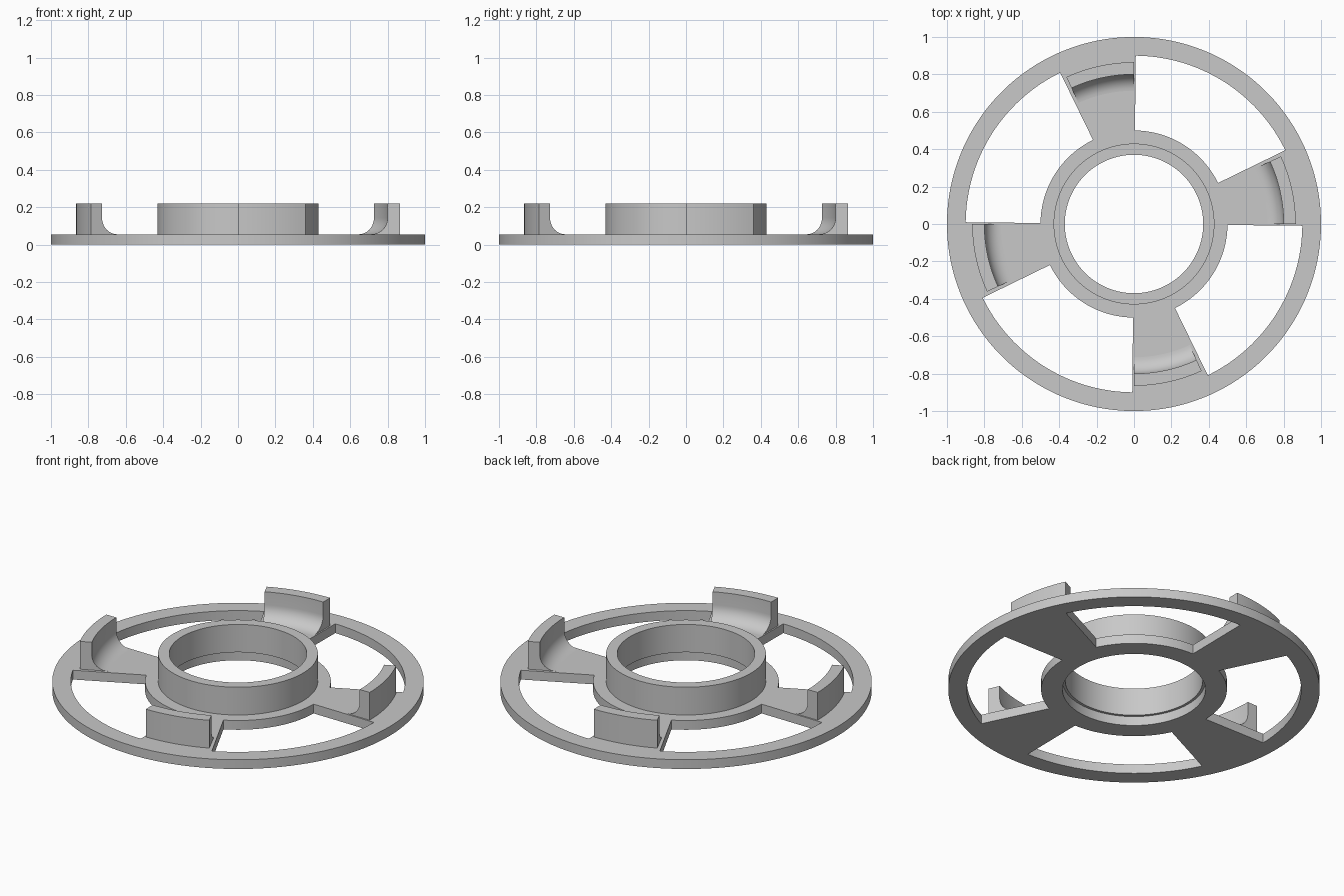
import bpy
import bmesh
from math import radians, cos, sin, pi

cube = bpy.data.objects.get("Cube")
if cube:
    bpy.data.objects.remove(cube, do_unlink=True)

grey = bpy.data.materials.new("plain grey")
grey.use_nodes = True
grey.diffuse_color = (0.58, 0.58, 0.58, 1)
grey.node_tree.nodes["Principled BSDF"].inputs["Base Color"].default_value = grey.diffuse_color

PLATE = 0.055   # plate thickness
TOP = 0.22      # height of collar and claws


def finish(name, bm):
    bmesh.ops.recalc_face_normals(bm, faces=bm.faces)
    mesh = bpy.data.meshes.new(name)
    bm.to_mesh(mesh)
    bm.free()
    mesh.materials.append(grey)
    obj = bpy.data.objects.new(name, mesh)
    bpy.context.collection.objects.link(obj)
    bpy.ops.object.select_all(action='DESELECT')
    obj.select_set(True)
    bpy.context.view_layer.objects.active = obj
    bpy.ops.object.shade_smooth_by_angle(angle=radians(30))
    return obj


def polar(r, a, z):
    return (r * cos(a), r * sin(a), z)


def sweep(name, profile, start, end, steps):
    """Turn a closed (radius, z) profile about z between two angles in degrees."""
    bm = bmesh.new()
    full = end - start >= 360
    count = steps if full else steps + 1
    rows = []
    for i in range(count):
        a = radians(start + (end - start) * i / steps)
        rows.append([bm.verts.new(polar(r, a, z)) for r, z in profile])
    n = len(profile)
    for i in range(steps):
        p, q = rows[i], rows[(i + 1) % count]
        for j in range(n):
            k = (j + 1) % n
            bm.faces.new((p[j], q[j], q[k], p[k]))
    if not full:
        bm.faces.new(rows[0])
        bm.faces.new(rows[-1])
    return finish(name, bm)


# Wheel plate: hub flange, four spokes and outer rim with windows left open
radii = [0.385, 0.5, 0.9, 1.0]
spoke_from, spoke_to, spoke_steps, window_steps = -0.6, 26, 12, 24
angles, is_spoke = [], []
for quarter in range(4):
    base = quarter * 90
    for i in range(spoke_steps):
        angles.append(base + spoke_from + (spoke_to - spoke_from) * i / spoke_steps)
        is_spoke.append(True)
    for i in range(window_steps):
        angles.append(base + spoke_to + (90 + spoke_from - spoke_to) * i / window_steps)
        is_spoke.append(False)

bm = bmesh.new()
rows = [[bm.verts.new(polar(r, radians(a), 0)) for r in radii] for a in angles]
for i, spoke in enumerate(is_spoke):
    p, q = rows[i], rows[(i + 1) % len(rows)]
    for j in range(len(radii) - 1):
        if j != 1 or spoke:
            bm.faces.new((p[j], p[j + 1], q[j + 1], q[j]))
result = bmesh.ops.extrude_face_region(bm, geom=bm.faces[:], use_keep_orig=True)
raised = [v for v in result["geom"] if isinstance(v, bmesh.types.BMVert)]
bmesh.ops.translate(bm, verts=raised, vec=(0, 0, PLATE))
finish("wheel_plate", bm)

# Raised collar, slightly narrower inside than the plate hole
sweep("hub_collar", [(0.37, PLATE), (0.43, PLATE), (0.43, TOP), (0.37, TOP)], 0, 360, 144)

# Claws with a concave fillet down to the spoke
inner, outer, fillet = 0.8, 0.865, 0.088
claw = [(outer, PLATE), (outer, TOP), (inner, TOP)]
for i in range(11):
    t = i / 10 * pi / 2
    claw.append((inner - fillet + fillet * cos(t), PLATE + fillet - fillet * sin(t)))
for i, side in enumerate(("left", "back", "right", "front")):
    sweep(side + "_claw", claw, i * 90, i * 90 + 24.7, 14)
